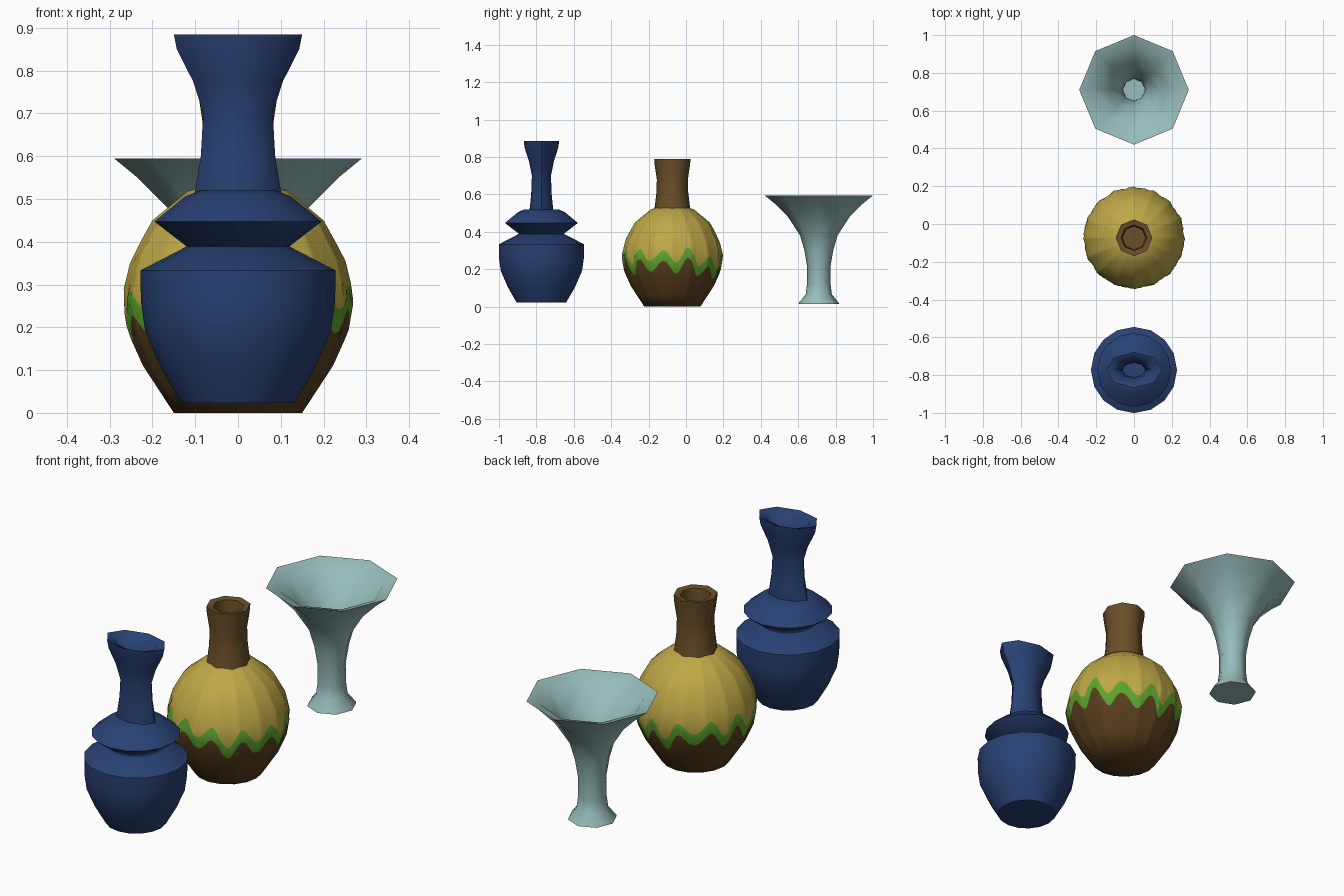
import bpy, bmesh, math
from math import sin, cos, pi, radians

if "Cube" in bpy.data.objects:
    bpy.data.objects.remove(bpy.data.objects["Cube"])


def mat(name, rgb):
    m = bpy.data.materials.new(name)
    m.diffuse_color = [(((c / 255) + 0.055) / 1.055) ** 2.4 for c in rgb] + [1]
    m.use_nodes = True
    m.node_tree.nodes["Principled BSDF"].inputs["Base Color"].default_value = m.diffuse_color
    return m


BLUE = mat("navy blue", (40, 65, 116))
YELLOW = mat("mustard yellow", (190, 168, 70))
GREEN = mat("drip green", (94, 164, 46))
BROWN = mat("dark brown", (90, 63, 30))
NECK = mat("neck brown", (106, 79, 40))
TEAL = mat("pale teal", (150, 188, 186))


def make(name, rings, mats, y, pick=None):
    """Skin a list of rings (lists of points) and cap both ends."""
    bm = bmesh.new()
    rows = [[bm.verts.new(p) for p in r] for r in rings]
    n = len(rows[0])
    for k in range(len(rows) - 1):
        a, b = rows[k], rows[k + 1]
        for i in range(n):
            j = (i + 1) % n
            f = bm.faces.new((a[i], a[j], b[j], b[i]))
            f.material_index = pick(k) if pick else 0
    bm.faces.new(rows[0][::-1])
    top = bm.faces.new(rows[-1])
    top.material_index = pick(len(rows)) if pick else 0
    me = bpy.data.meshes.new(name)
    bm.to_mesh(me)
    bm.free()
    for m in mats:
        me.materials.append(m)
    ob = bpy.data.objects.new(name, me)
    ob.location.y = y
    bpy.context.collection.objects.link(ob)
    bpy.ops.object.select_all(action='DESELECT')
    ob.select_set(True)
    bpy.context.view_layer.objects.active = ob
    bpy.ops.object.shade_smooth_by_angle(angle=radians(60))
    return ob


def lathe(name, profile, n, m, y, sy=1):
    rings = [[(r * cos(2 * pi * i / n), sy * r * sin(2 * pi * i / n), z)
              for i in range(n)] for r, z in profile]
    return make(name, rings, [m], y)


# Blue vase: round body, flared collar, flattened neck
BY = -0.773
lathe("blue_body", [(.133, .023), (.18, .105), (.217, .19), (.227, .26), (.228, .333),
                    (.12, .389)], 16, BLUE, BY)
lathe("blue_collar", [(.12, .389), (.195, .447), (.125, .505), (.09, .52)], 16, BLUE, BY)
lathe("blue_neck", [(.10, .50), (.10, .52), (.087, .60), (.081, .70), (.105, .775),
                    (.143, .85), (.15, .885), (.105, .872), (.07, .78), (.06, .70),
                    (.06, .60)], 8, BLUE, BY, .63)

# Round vase body: faceted outline, rings follow the wavy green drip
YY = -0.073
prof = [(.15, .0), (.222, .11), (.258, .19), (.272, .27), (.25, .36), (.20, .45),
        (.115, .52), (.06, .535)]


def radius(z):
    for (r0, z0), (r1, z1) in zip(prof, prof[1:]):
        if z <= z1:
            return r0 + (r1 - r0) * (z - z0) / (z1 - z0)
    return prof[-1][0]


def wave(t):
    c = 12 * (t - radians(19))
    mid = .235 - .022 * sin(t) + .012 * sin(3 * t + 1)
    return mid + (.036 + .012 * sin(5 * t)) * cos(c)


def body_ring(zf, n=192):
    ring = []
    for i in range(n):
        t = 2 * pi * i / n
        z = zf(t)
        d = (t % (pi / 8)) - pi / 16
        r = radius(z) * cos(pi / 16) / cos(d)
        ring.append((r * cos(t), r * sin(t), z))
    return ring


def low(t):
    return wave(t) - .027


def high(t):
    return wave(t) + .03


fs = [lambda t: 0, lambda t: .06, lambda t: .11]
fs += [lambda t, u=u: .11 + (low(t) - .11) * u for u in (.35, .7)]
fs += [low, wave, high]
fs += [lambda t, u=u: high(t) + (.40 - high(t)) * u for u in (.35, .7, 1)]
fs += [lambda t, z=z: z for z in (.45, .52, .535)]
make("round_body", [body_ring(f) for f in fs], [BROWN, GREEN, YELLOW], YY,
     lambda k: 0 if k < 5 else 1 if k < 7 else 2)

# Brown hollow neck
lathe("round_neck", [(.097, .515), (.094, .535), (.085, .61), (.083, .68), (.095, .76),
                     (.097, .79), (.068, .785), (.06, .68), (.06, .56)], 8, NECK, YY)

# Teal trumpet vase with an inward sloping rim and deep cavity
lathe("trumpet_vase", [(.108, .015), (.105, .022), (.07, .065), (.063, .12), (.062, .21),
                       (.077, .30), (.10, .38), (.165, .48), (.235, .55), (.29, .595),
                       (.23, .575), (.14, .48), (.08, .38), (.06, .28), (.058, .1)],
      8, TEAL, .71)
